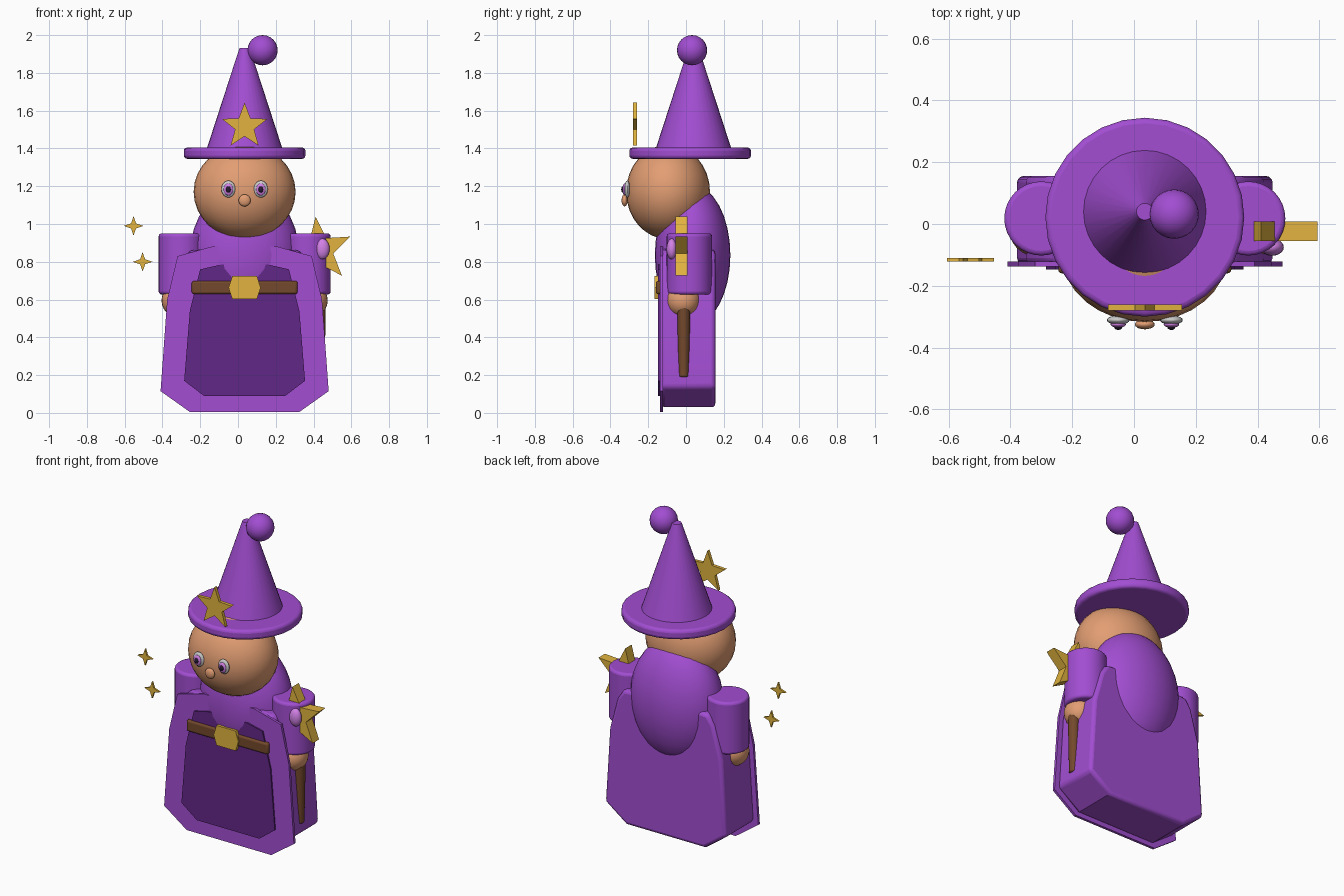
import bpy, math
from math import sin, cos, pi

if "Cube" in bpy.data.objects:
    bpy.data.objects.remove(bpy.data.objects["Cube"])

CX = 0.035  # figure's own axis of symmetry


def mat(name, r, g, b):
    m = bpy.data.materials.new(name)
    m.diffuse_color = (r, g, b, 1)
    m.use_nodes = True
    m.node_tree.nodes["Principled BSDF"].inputs["Base Color"].default_value = m.diffuse_color
    return m


PURPLE = mat("purple", .36, .075, .64)
DARK = mat("dark_purple", .12, .02, .24)
SKIN = mat("skin", .76, .34, .17)
GOLD = mat("gold", .75, .45, .05)
BROWN = mat("brown", .17, .065, .025)
WHITE = mat("white", .85, .85, .85)
PINK = mat("violet", .65, .22, .8)
BLACK = mat("black", .02, .01, .03)


def finish(o, name, m, bevel=0):
    o.name = name
    o.data.materials.append(m)
    bpy.context.view_layer.objects.active = o
    o.select_set(True)
    bpy.ops.object.transform_apply(location=False, rotation=False, scale=True)
    bpy.ops.object.shade_smooth_by_angle(angle=math.radians(35))
    if bevel:
        b = o.modifiers.new("bevel", 'BEVEL')
        b.width, b.segments, b.limit_method = bevel, 3, 'ANGLE'
        b.angle_limit = math.radians(40)
    o.select_set(False)
    return o


def ball(name, loc, r, m, seg=32):
    bpy.ops.mesh.primitive_uv_sphere_add(segments=seg, ring_count=seg // 2, location=loc)
    o = bpy.context.object
    o.scale = r
    return finish(o, name, m)


def cone(name, x, y, z0, z1, r0, r1, m, seg=32, bevel=0):
    bpy.ops.mesh.primitive_cone_add(vertices=seg, radius1=r0, radius2=r1,
                                    depth=z1 - z0, location=(x, y, (z0 + z1) / 2))
    return finish(bpy.context.object, name, m, bevel)


def plate(name, pts, y0, y1, m, bevel=0):
    """Extrude an x-z outline (counter-clockwise seen from the front) from y0 to y1."""
    n = len(pts)
    v = [(x, y0, z) for x, z in pts] + [(x, y1, z) for x, z in pts]
    f = [tuple(range(n)), tuple(range(2 * n - 1, n - 1, -1))]
    f += [(i, i + n, (i + 1) % n + n, (i + 1) % n) for i in range(n)]
    me = bpy.data.meshes.new(name)
    me.from_pydata(v, [], f)
    o = bpy.data.objects.new(name, me)
    bpy.context.collection.objects.link(o)
    return finish(o, name, m, bevel)


def mirrored(half):
    """Half outline (bottom to top, as half widths) to full outline."""
    return [(CX + w, z) for w, z in half] + [(CX - w, z) for w, z in reversed(half)]


def star(name, x, z, y0, y1, n, r, ratio, rot=90):
    pts = []
    for i in range(2 * n):
        a = math.radians(rot) + i * pi / n
        k = r if i % 2 == 0 else r * ratio
        pts.append((x + k * cos(a), z + k * sin(a)))
    return plate(name, pts, y0, y1, GOLD)


# Robe: thick body, front border sheet, dark front panel
plate("robe_body", mirrored([(.27, .03), (.415, .135), (.385, .6), (.33, .80), (.29, .86), (.17, .87)]),
      -.13, .155, PURPLE, .02)
plate("robe_border", mirrored([(.29, .005), (.445, .115), (.41, .6), (.355, .83), (.175, .88)]),
      -.138, -.122, PURPLE)
plate("robe_panel", mirrored([(.215, .09), (.32, .17), (.29, .54), (.235, .76), (.125, .785)]),
      -.147, -.13, DARK)

# Torso and head
ball("torso", (CX, .035, .835), (.29, .2, .37), PURPLE)
ball("head", (CX, -.095, 1.17), (.27, .222, .25), SKIN)

# Belt with buckle
bpy.ops.mesh.primitive_cube_add(size=1, location=(CX, -.145, .664))
belt = bpy.context.object
belt.scale = (.56, .03, .07)
finish(belt, "belt", BROWN, .012)
plate("belt_buckle", mirrored([(.065, .602), (.085, .663), (.065, .725)]), -.168, -.14, GOLD)

# Sleeves, hands, eyes
for side, s in (("left", -1), ("right", 1)):
    cone(side + "_sleeve", CX + s * .335, .018, .627, .95, .12, .12, PURPLE, 32, .015)
    ball(side + "_hand", (CX + s * .35, -.015, .595), (.09, .09, .09), SKIN, 24)
    ex = CX + s * .086
    ball(side + "_eye", (ex, -.311, 1.185), (.037, .015, .045), WHITE, 20)
    ball(side + "_iris", (ex, -.325, 1.183), (.025, .011, .032), PINK, 20)
    ball(side + "_pupil", (ex, -.334, 1.183), (.013, .009, .017), BLACK, 16)
ball("nose", (CX, -.325, 1.125), (.032, .016, .032), SKIN, 20)

# Hat
cone("hat_brim", CX, .022, 1.345, 1.405, .322, .322, PURPLE, 28, .018)
cone("hat_cone", CX, .04, 1.40, 1.932, .2, .027, PURPLE, 32)
ball("hat_bobble", (.13, .032, 1.92), (.08, .08, .08), PURPLE, 24)
star("hat_star", CX, 1.517, -.28, -.26, 5, .126, .42)

# Wand with star and gem
cone("wand", .43, -.012, .19, .86, .028, .04, BROWN, 20, .008)
star("wand_star", .43, .86, -.055, .008, 5, .18, .42, 24)
ball("wand_gem", (.447, -.075, .868), (.038, .028, .055), PINK, 20)

# Floating sparkles
for i, (x, z) in enumerate([(-.553, .99), (-.505, .80)]):
    star("sparkle_%d" % (i + 1), x, z, -.122, -.11, 4, .052, .36)
